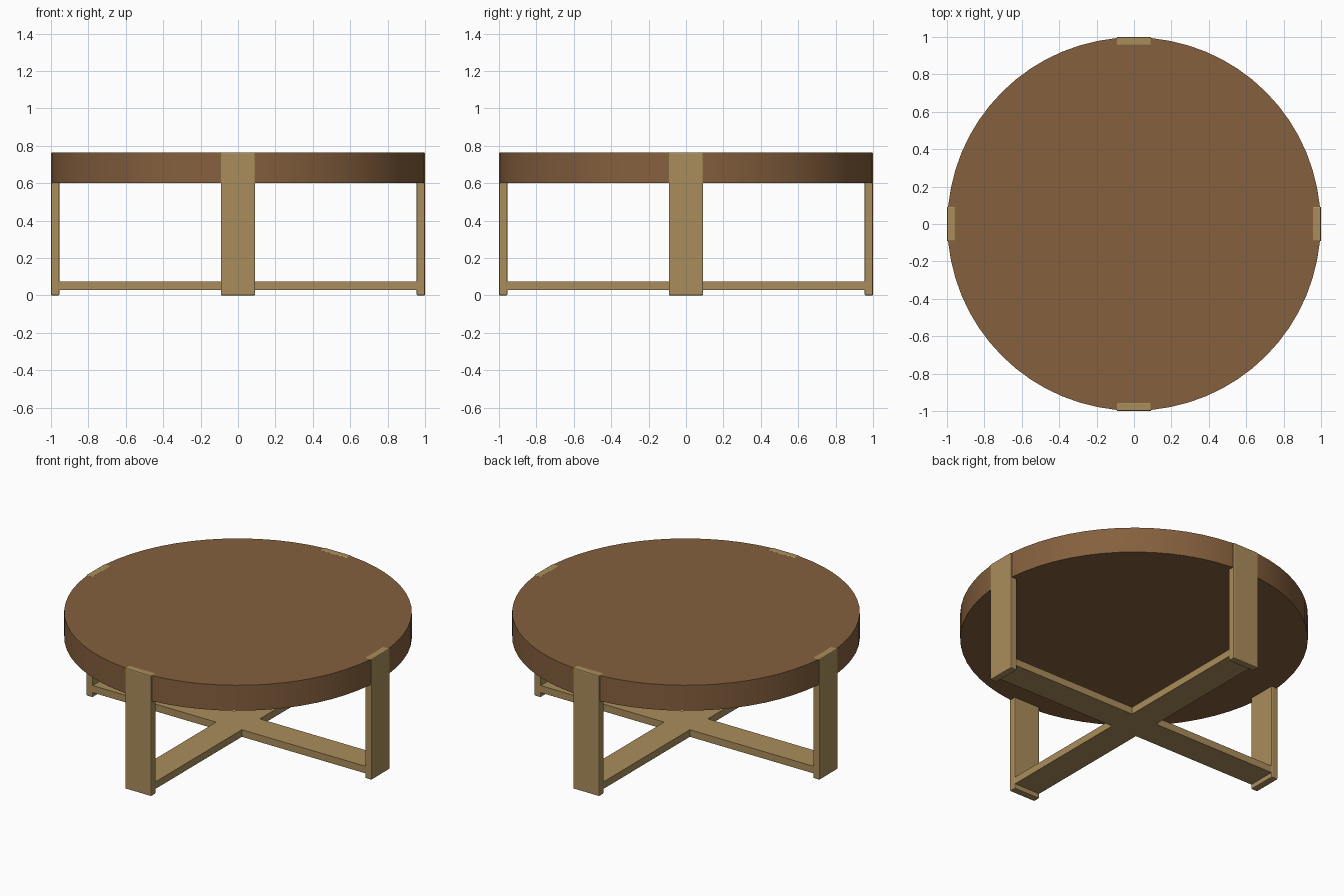
import bpy
import math

if "Cube" in bpy.data.objects:
    bpy.data.objects.remove(bpy.data.objects["Cube"])


def material(name, color):
    m = bpy.data.materials.new(name)
    m.diffuse_color = (*color, 1)
    m.use_nodes = True
    m.node_tree.nodes["Principled BSDF"].inputs["Base Color"].default_value = m.diffuse_color
    return m


wood = material("brown_wood", (0.235, 0.117, 0.048))
tan = material("tan_frame", (0.402, 0.268, 0.107))


def box(name, center, size, mat, angle=0.0, bevel=0.0):
    bpy.ops.mesh.primitive_cube_add(size=1, location=center, rotation=(0, 0, angle))
    ob = bpy.context.object
    ob.name = name
    ob.scale = size
    bpy.ops.object.transform_apply(location=False, rotation=False, scale=True)
    ob.data.materials.append(mat)
    if bevel:
        mod = ob.modifiers.new("soft_edges", "BEVEL")
        mod.width = bevel
        mod.segments = 2
    return ob


# Round table top
bpy.ops.mesh.primitive_cylinder_add(vertices=64, radius=0.998, depth=0.161,
                                    location=(0, 0, 0.6825))
top = bpy.context.object
top.name = "table_top"
top.data.materials.append(wood)
bpy.ops.object.shade_smooth_by_angle(angle=math.radians(30))

# Four flat legs, set flush into the rim
for i, side in enumerate(("right", "back", "left", "front")):
    a = i * math.pi / 2
    box(side + "_leg", (0.9775 * math.cos(a), 0.9775 * math.sin(a), 0.3825),
        (0.045, 0.184, 0.765), tan, a, 0.006)

# Crossed stretchers just above the floor: one full beam and two half beams
box("cross_stretcher", (0, 0, 0.0525), (1.92, 0.18, 0.045), tan)
for s, side in ((1, "back"), (-1, "front")):
    box(side + "_stretcher", (0, s * 0.525, 0.0525), (0.18, 0.87, 0.045), tan)
